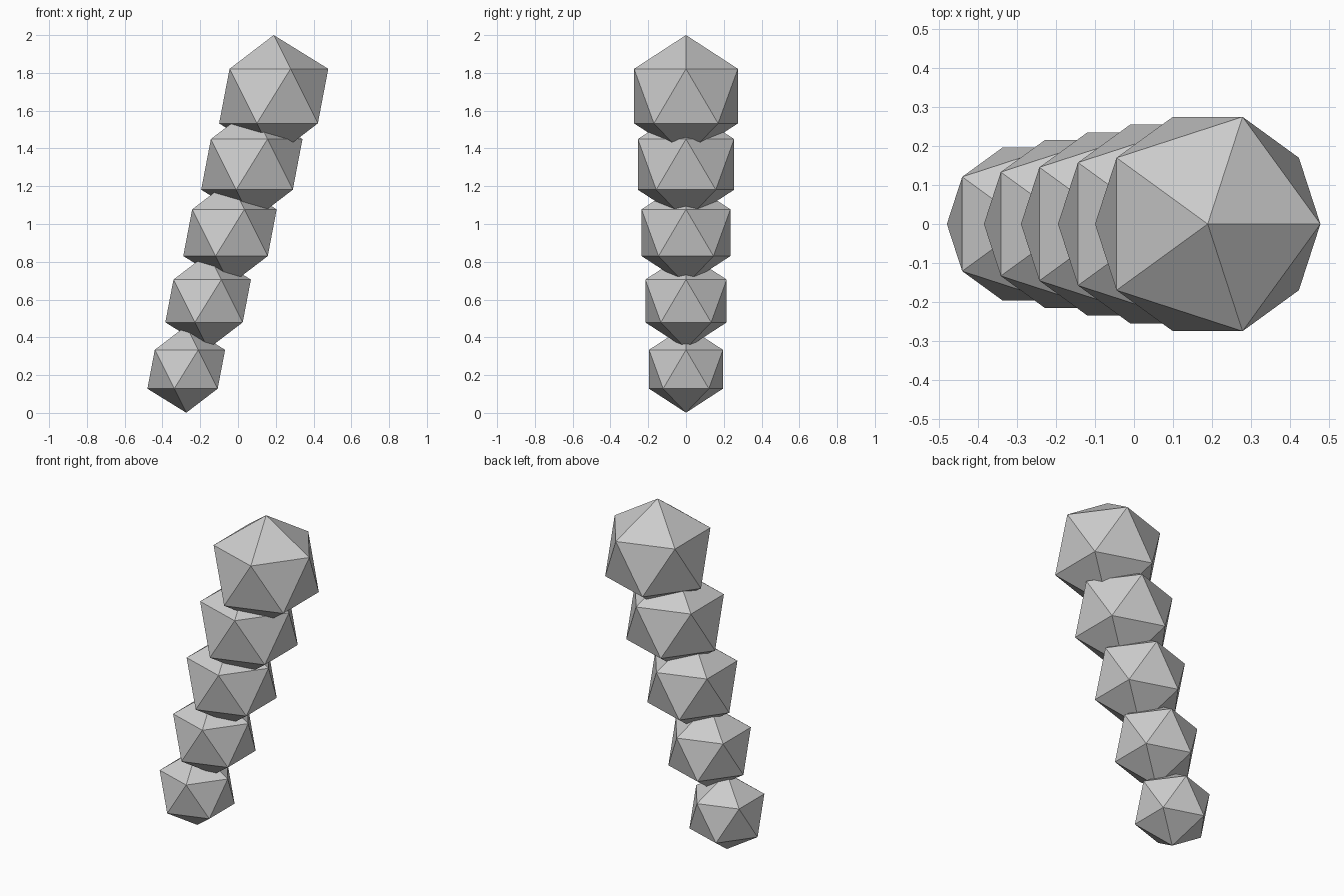
import bpy

if "Cube" in bpy.data.objects:
    bpy.data.objects.remove(bpy.data.objects["Cube"])

grey = bpy.data.materials.new("light grey")
grey.diffuse_color = (0.6, 0.6, 0.6, 1.0)
grey.use_nodes = True
grey.node_tree.nodes["Principled BSDF"].inputs["Base Color"].default_value = grey.diffuse_color

# Leaning stack of five faceted stones, growing evenly towards the top
COUNT = 5
for i in range(COUNT):
    t = i / (COUNT - 1)
    radius = 0.230 + 0.093 * t
    x = -0.274 + 0.463 * t
    z = 0.231 + 1.446 * t
    bpy.ops.mesh.primitive_ico_sphere_add(subdivisions=1, radius=radius, location=(x, 0, z))
    stone = bpy.context.object
    stone.name = f"stone_{i + 1}"
    stone.data.materials.append(grey)
